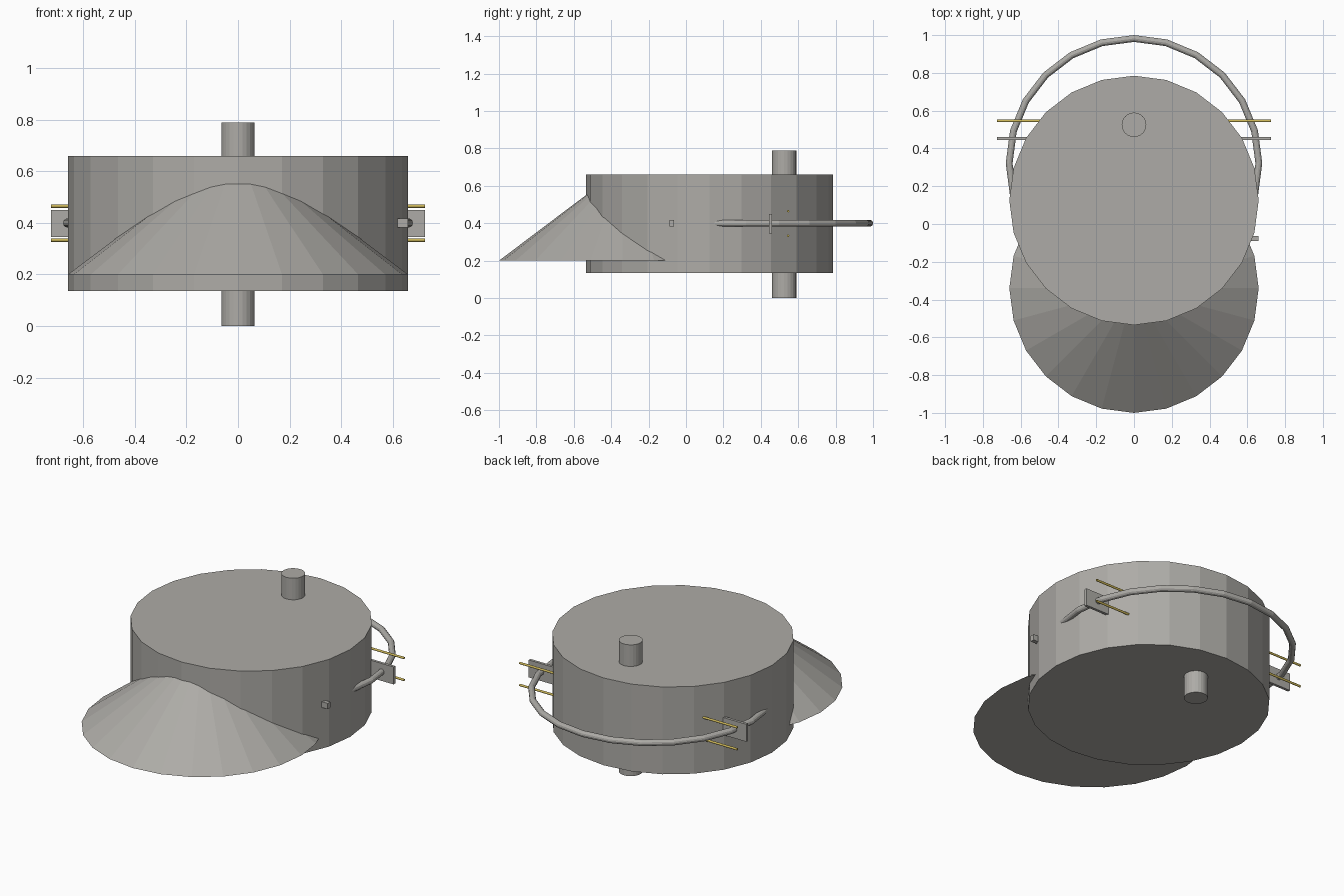
import bpy
import math

cube = bpy.data.objects.get("Cube")
if cube:
    bpy.data.objects.remove(cube, do_unlink=True)


def material(name, color):
    mat = bpy.data.materials.new(name)
    mat.use_nodes = True
    mat.diffuse_color = color
    mat.node_tree.nodes["Principled BSDF"].inputs["Base Color"].default_value = color
    return mat


grey = material("warm grey", (0.42, 0.41, 0.385, 1))
gold = material("brass yellow", (0.60, 0.47, 0.10, 1))


def finish(name, mat):
    obj = bpy.context.object
    obj.name = name
    obj.data.materials.clear()
    obj.data.materials.append(mat)
    return obj


def upright(name, y, z0, z1, r0, r1):
    """Faceted cylinder or tapered cone standing on the centre line."""
    bpy.ops.mesh.primitive_cone_add(vertices=24, radius1=r0, radius2=r1,
                                    depth=z1 - z0, location=(0, y, (z0 + z1) / 2))
    return finish(name, grey)


def box(name, center, size):
    bpy.ops.mesh.primitive_cube_add(size=1, location=center)
    obj = finish(name, grey)
    obj.scale = size
    return obj


# Main drum, sloping front skirt and the shaft running through the drum
upright("drum", 0.125, 0.135, 0.66, 0.66, 0.66)
upright("front_skirt", -0.34, 0.20, 0.64, 0.66, 0.076)
upright("shaft", 0.525, 0, 0.79, 0.065, 0.065)

# Hoop round the back, its front half buried in the drum
bpy.ops.mesh.primitive_torus_add(major_segments=24, minor_segments=12,
                                 major_radius=0.661, minor_radius=0.018,
                                 location=(0, 0.321, 0.40))
finish("rear_hoop", grey)

# Side plates and brass pins
for side, s in (("left", 1), ("right", -1)):
    box(side + "_plate", (s * 0.625, 0.452, 0.398), (0.20, 0.016, 0.105))
    for level, z in (("upper", 0.465), ("lower", 0.333)):
        bpy.ops.mesh.primitive_cylinder_add(vertices=12, radius=0.0065, depth=0.25,
                                            location=(s * 0.60, 0.546, z),
                                            rotation=(0, math.pi / 2, 0))
        finish(side + "_" + level + "_pin", gold)

# Small stud on the left side
box("side_stud", (0.635, -0.077, 0.40), (0.05, 0.025, 0.035))
